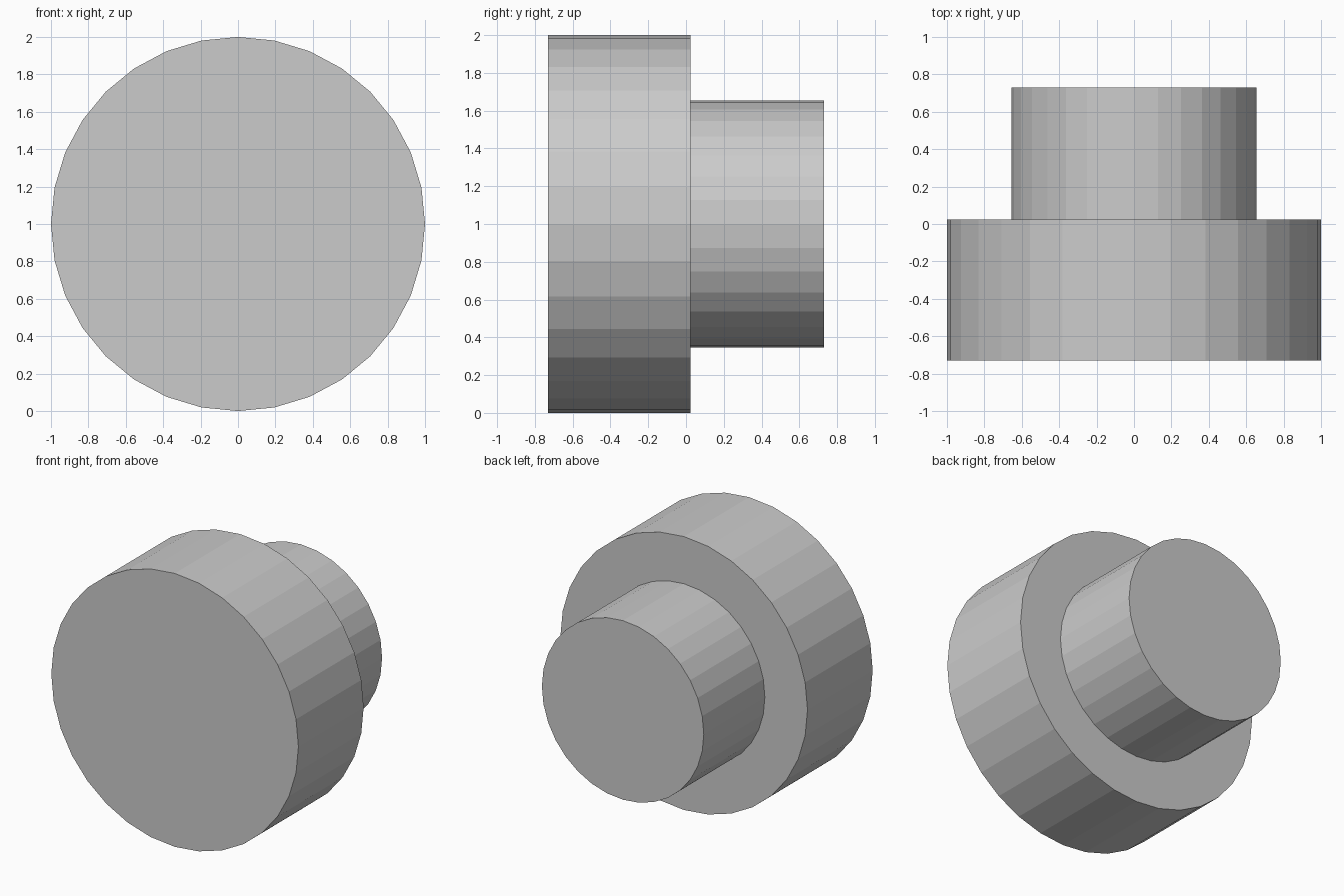
import bpy, bmesh
from math import sin, cos, tau

if "Cube" in bpy.data.objects:
    bpy.data.objects.remove(bpy.data.objects["Cube"])

SIDES = 32
CENTRE_Z = 1.0
# stepped profile along y: (radius, y)
PROFILE = [(1.0, -0.73), (1.0, 0.024), (0.655, 0.024), (0.655, 0.73)]

bm = bmesh.new()
rings = [[bm.verts.new((r * sin(tau * i / SIDES), y, CENTRE_Z + r * cos(tau * i / SIDES)))
          for i in range(SIDES)] for r, y in PROFILE]

# side walls and the flat shoulder
for a, b in zip(rings, rings[1:]):
    for i in range(SIDES):
        j = (i + 1) % SIDES
        bm.faces.new((a[i], a[j], b[j], b[i]))

# end caps
bm.faces.new(rings[0])
bm.faces.new(rings[-1])
bmesh.ops.recalc_face_normals(bm, faces=bm.faces)

# wide head with narrower stem, flat shaded
mesh = bpy.data.meshes.new("stepped_knob")
bm.to_mesh(mesh)
bm.free()
knob = bpy.data.objects.new("stepped_knob", mesh)
bpy.context.collection.objects.link(knob)
